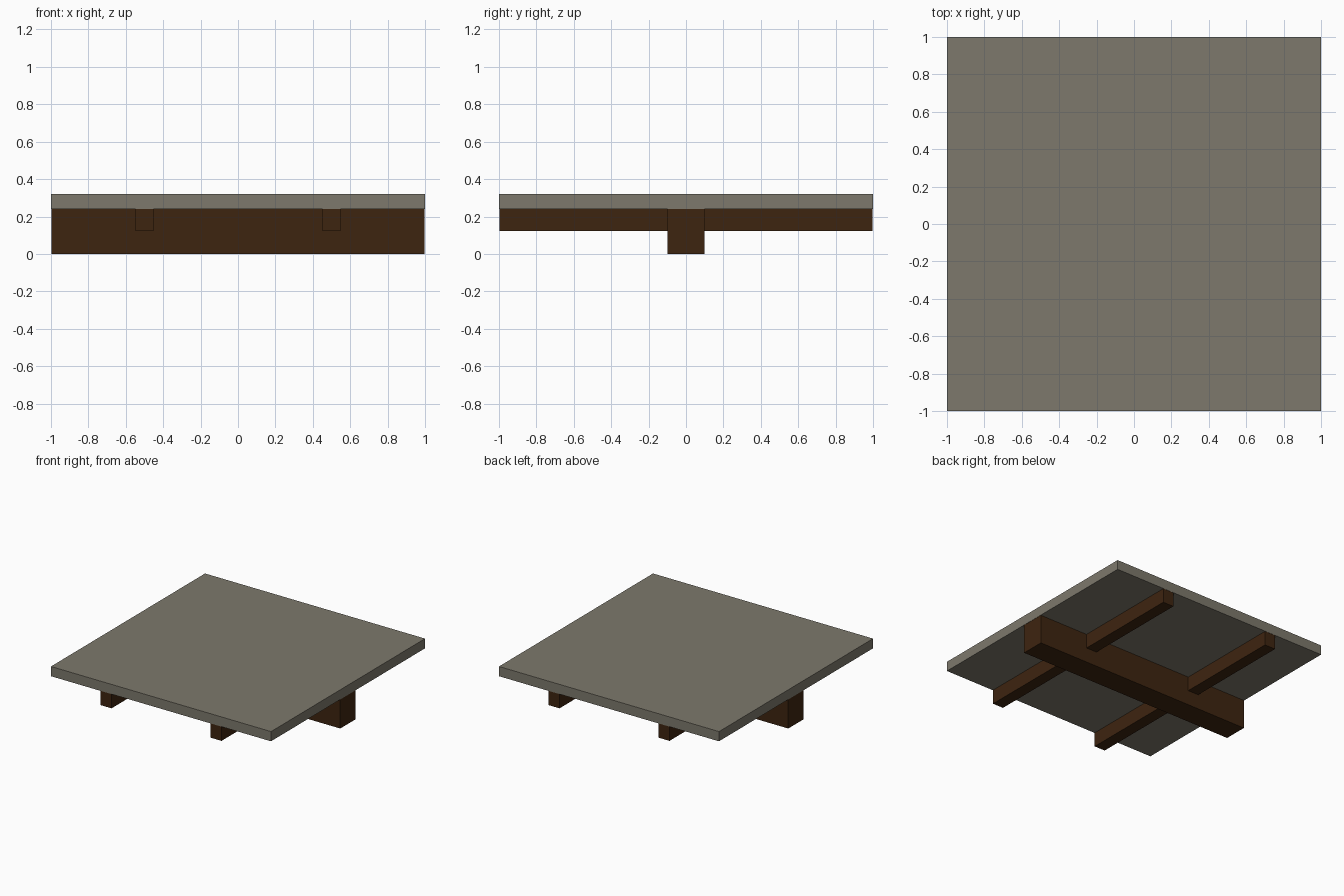
import bpy

if "Cube" in bpy.data.objects:
    bpy.data.objects.remove(bpy.data.objects["Cube"])


def material(name, rgb):
    m = bpy.data.materials.new(name)
    m.diffuse_color = (*rgb, 1.0)
    m.use_nodes = True
    m.node_tree.nodes["Principled BSDF"].inputs["Base Color"].default_value = m.diffuse_color
    return m


def box(name, lo, hi, mat):
    """Axis-aligned box between two corners."""
    centre = [(a + b) / 2 for a, b in zip(lo, hi)]
    bpy.ops.mesh.primitive_cube_add(size=1, location=centre)
    ob = bpy.context.object
    ob.name = name
    ob.scale = [b - a for a, b in zip(lo, hi)]
    bpy.ops.object.transform_apply(location=False, rotation=False, scale=True)
    ob.data.materials.append(mat)
    return ob


stone = material("grey stone", (0.205, 0.19, 0.15))
wood = material("dark brown wood", (0.048, 0.018, 0.005))

# Floor slab
box("floor_slab", (-1, -1, 0.24), (1, 1, 0.32), stone)

# Main beam along x
box("main_beam", (-0.998, -0.098, 0), (0.998, 0.098, 0.24), wood)

# Two cross joists along y, passing through the beam
for side, x in (("left", -0.5), ("right", 0.5)):
    box(side + "_joist", (x - 0.049, -0.998, 0.122), (x + 0.049, 0.998, 0.24), wood)
